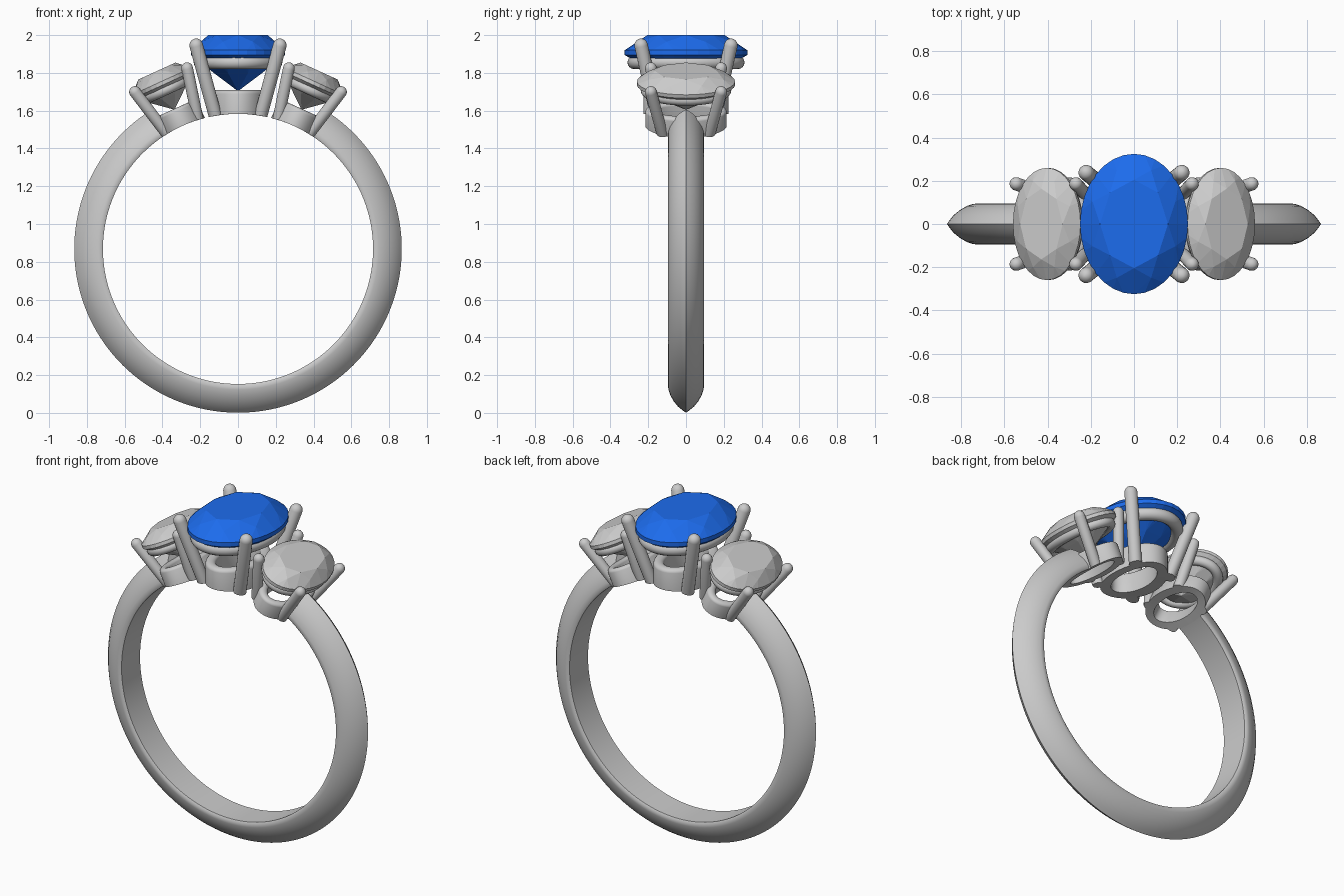
import bpy, bmesh
from math import sin, cos, pi, radians, sqrt
from mathutils import Matrix, Vector

if "Cube" in bpy.data.objects:
    bpy.data.objects.remove(bpy.data.objects["Cube"])

CZ, RI, RO = 0.868, 0.715, 0.867      # finger centre height, inner and outer radius
TILT = radians(24.5)


def finish(name, bm, mat=None, smooth=True, material=None):
    bmesh.ops.recalc_face_normals(bm, faces=bm.faces)
    if mat:
        bm.transform(mat)
    me = bpy.data.meshes.new(name)
    bm.to_mesh(me)
    bm.free()
    ob = bpy.data.objects.new(name, me)
    bpy.context.collection.objects.link(ob)
    if material:
        me.materials.append(material)
    if smooth:
        bpy.ops.object.select_all(action='DESELECT')
        ob.select_set(True)
        bpy.context.view_layer.objects.active = ob
        bpy.ops.object.shade_smooth_by_angle(angle=radians(40))
    return ob


def skin(bm, loops, closed):
    """Join equal-sized vertex loops into a tube; cap it when open."""
    rows = [[bm.verts.new(p) for p in lp] for lp in loops]
    n = len(rows[0])
    for i in range(len(rows) if closed else len(rows) - 1):
        a, b = rows[i], rows[(i + 1) % len(rows)]
        for j in range(n):
            k = (j + 1) % n
            bm.faces.new((a[j], a[k], b[k], b[j]))
    if not closed:
        bm.faces.new(rows[0])
        bm.faces.new(rows[-1])


def hug_finger(bm):
    """Flatten everything below the finger hole onto the hole's surface."""
    for v in bm.verts:
        v.co.z = max(v.co.z, sqrt(RI * RI - v.co.x ** 2))


def band():
    # pointed-arch section: (radius, half width)
    half = [(RI, 0.088), (RI + 0.012, 0.095), (0.745, 0.093), (0.775, 0.083),
            (0.805, 0.066), (0.835, 0.042), (0.855, 0.017)]
    section = [(r, -w) for r, w in half] + [(RO, 0)] + [(r, w) for r, w in reversed(half)]
    start, n = radians(31.5), 120
    loops = []
    for i in range(n + 1):
        a = start + (2 * pi - 2 * start) * i / n
        loops.append([(r * sin(a), y, CZ + r * cos(a)) for r, y in section])
    bm = bmesh.new()
    skin(bm, loops, False)
    finish("band", bm)


def oval_ring(name, rx, ry, section, mat, hug=False):
    loops = []
    for i in range(64):
        a = 2 * pi * i / 64
        loops.append([((rx + d) * cos(a), (ry + d) * sin(a), h) for d, h in section])
    bm = bmesh.new()
    skin(bm, loops, True)
    if hug:
        hug_finger(bm)
    finish(name, bm, mat)


def prong(name, p, q, r, mat):
    # round-tipped rod from p up to q
    p, q = Vector(p), Vector(q)
    axis = q - p
    length = axis.length
    prof = [(0, r)] + [(length - r + r * sin(t), r * cos(t))
                       for t in (radians(x) for x in (0, 20, 40, 60, 78, 88))]
    rot = axis.to_track_quat('Z', 'Y')
    loops = [[p + rot @ Vector((w * cos(2 * pi * j / 20), w * sin(2 * pi * j / 20), h))
              for j in range(20)] for h, w in prof]
    bm = bmesh.new()
    skin(bm, loops, False)
    hug_finger(bm)
    finish(name, bm, mat)


def stone(name, rx, ry, girdle, thick, top, culet, mat, material=None):
    # faceted oval brilliant: table, star points, girdle, pavilion, culet
    bm = bmesh.new()

    def ring(n, f, z, off=0.0):
        for i in range(n):
            a = 2 * pi * (i + off) / n
            bm.verts.new((rx * f * cos(a), ry * f * sin(a), z))
    crown = top - girdle
    depth = girdle - thick - culet
    ring(8, 0.63, top)
    ring(8, 0.83, girdle + crown * 0.56, 0.5)
    ring(32, 1.0, girdle)
    ring(32, 1.0, girdle - thick)
    ring(8, 0.55, girdle - thick - depth * 0.5, 0.5)
    bm.verts.new((0, 0, culet))
    bmesh.ops.convex_hull(bm, input=bm.verts)
    bmesh.ops.dissolve_limit(bm, angle_limit=radians(0.5), verts=bm.verts, edges=bm.edges)
    finish(name, bm, mat, smooth=False, material=material)


def head(tag, angle, d, material=None):
    """One stone with its prongs, rail and base, turned about the finger centre."""
    mat = Matrix.Translation((0, 0, CZ)) @ Matrix.Rotation(angle, 4, 'Y')
    stone(tag + "_stone", *d["stone"], mat, material)
    # round rail under the girdle
    rx, ry, z, t = d["rail"]
    circ = [(t * cos(2 * pi * i / 16), z + t * sin(2 * pi * i / 16)) for i in range(16)]
    oval_ring(tag + "_rail", rx - t, ry - t, circ, mat)
    # base collar with a rounded top
    rx, ry, z, t = d["base"]
    r = t / 2
    sec = [(r, 0.6)] + [(r * cos(a), z - r * 0.7 + r * 0.7 * sin(a))
                        for a in (pi * i / 8 for i in range(9))] + [(-r, 0.6)]
    oval_ring(tag + "_base", rx - r, ry - r, sec, mat, hug=True)
    # four leaning prongs
    (bx, by, bz), (tx, ty, tz), pr = d["prong"]
    for sx in (-1, 1):
        for sy in (-1, 1):
            name = f"{tag}_prong_{'back' if sy > 0 else 'front'}_{'right' if sx > 0 else 'left'}"
            prong(name, (sx * bx, sy * by, bz), (sx * tx, sy * ty, tz), pr, mat)


blue = bpy.data.materials.new("blue_gem")
blue.diffuse_color = (0.012, 0.15, 0.85, 1)
blue.use_nodes = True
blue.node_tree.nodes["Principled BSDF"].inputs["Base Color"].default_value = blue.diffuse_color

centre = dict(stone=(0.25, 0.325, 1.052, 0.025, 2.0 - CZ, 0.835),
              rail=(0.235, 0.31, 0.988, 0.036),
              base=(0.15, 0.225, 0.842, 0.06),
              prong=((0.12, 0.155, 0.68), (0.23, 0.245, 1.112), 0.036))
side = dict(stone=(0.172, 0.26, 0.975, 0.02, 1.035, 0.81),
            rail=(0.16, 0.24, 0.925, 0.028),
            base=(0.128, 0.215, 0.815, 0.05),
            prong=((0.09, 0.125, 0.68), (0.158, 0.192, 1.012), 0.031))

band()
head("centre", 0, centre, blue)
head("left", -TILT, side)
head("right", TILT, side)
